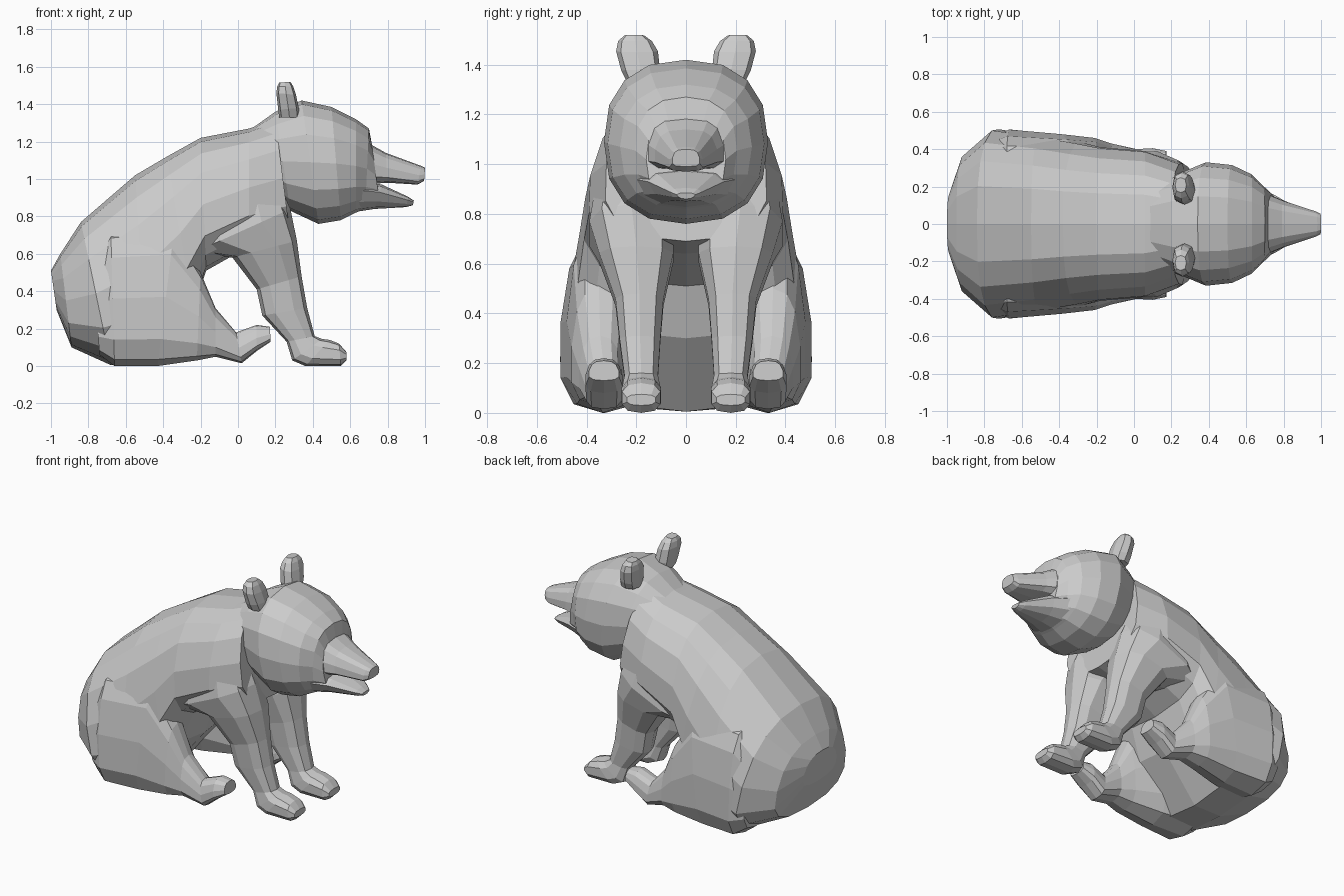
import bpy, bmesh
from math import sin, cos, pi


def loft(name, rings, sides=12, power=2.4, taper=0.0, mirror=False):
    """Skin rounded rings; each ring = (top x, top z, bottom x, bottom z, centre y, half width).
    taper widens the bottom and narrows the top of every ring."""
    bm = bmesh.new()
    loops = []
    e = 2 / power
    for tx, tz, bx, bz, cy, w in rings:
        loop = []
        for i in range(sides):
            a = 2 * pi * i / sides
            c, s = cos(a), sin(a)
            u = abs(c) ** e * (1 if c > 0 else -1)
            v = abs(s) ** e * (1 if s > 0 else -1) * (1 - taper * u)
            loop.append(bm.verts.new(((tx + bx) / 2 + u * (tx - bx) / 2, cy + v * w,
                                      (tz + bz) / 2 + u * (tz - bz) / 2)))
        loops.append(loop)
    for a, b in zip(loops, loops[1:]):
        for i in range(sides):
            j = (i + 1) % sides
            bm.faces.new((a[i], a[j], b[j], b[i]))
    bm.faces.new(loops[0])
    bm.faces.new(loops[-1])
    bmesh.ops.recalc_face_normals(bm, faces=bm.faces)
    me = bpy.data.meshes.new(name)
    bm.to_mesh(me)
    bm.free()
    ob = bpy.data.objects.new(name, me)
    bpy.context.collection.objects.link(ob)
    if mirror:
        mod = ob.modifiers.new("mirror", 'MIRROR')
        mod.use_axis = (False, True, False)
        mod.use_mirror_merge = False
    return ob


# Torso from rump to neck
loft("torso", [
    (-1.00, 0.51, -0.97, 0.30, 0, 0.17),
    (-0.95, 0.60, -0.89, 0.10, 0, 0.36),
    (-0.84, 0.77, -0.68, 0.005, 0, 0.50),
    (-0.55, 1.02, -0.48, 0.005, 0, 0.465),
    (-0.38, 1.12, -0.24, 0.30, 0, 0.43),
    (-0.20, 1.22, -0.17, 0.51, 0, 0.405),
    (0.06, 1.27, 0.06, 0.64, 0, 0.385),
    (0.20, 1.32, 0.28, 0.69, 0, 0.32),
], sides=16, power=2.6, taper=0.16)

# Hind legs: thigh, shin and raised foot
loft("hind_leg", [
    (-0.78, 0.56, -0.74, 0.06, 0.32, 0.14),
    (-0.68, 0.72, -0.66, 0.00, 0.325, 0.180),
    (-0.34, 0.74, -0.43, 0.00, 0.335, 0.145),
    (-0.20, 0.50, -0.22, 0.03, 0.35, 0.110),
    (-0.12, 0.31, -0.12, 0.05, 0.345, 0.085),
    (-0.01, 0.18, 0.02, 0.015, 0.33, 0.070),
    (0.10, 0.22, 0.10, 0.08, 0.33, 0.075),
    (0.17, 0.21, 0.175, 0.13, 0.33, 0.060),
], sides=12, power=2.8, taper=0.18, mirror=True)

# Front legs: shoulder, arm and paw
loft("front_leg", [
    (0.16, 1.12, -0.20, 0.98, 0.22, 0.12),
    (0.28, 0.84, -0.25, 0.60, 0.22, 0.175),
    (0.315, 0.67, -0.03, 0.58, 0.20, 0.155),
    (0.34, 0.48, 0.10, 0.41, 0.187, 0.100),
    (0.37, 0.31, 0.13, 0.27, 0.185, 0.085),
    (0.41, 0.16, 0.26, 0.13, 0.18, 0.070),
    (0.45, 0.145, 0.29, 0.03, 0.18, 0.078),
    (0.49, 0.14, 0.36, 0.00, 0.18, 0.083),
    (0.54, 0.12, 0.55, 0.00, 0.18, 0.080),
    (0.58, 0.075, 0.58, 0.03, 0.18, 0.060),
], sides=10, power=2.7, mirror=True)

# Head from neck to cheeks
loft("head", [
    (0.06, 1.26, 0.12, 1.00, 0, 0.20),
    (0.20, 1.36, 0.28, 0.83, 0, 0.27),
    (0.34, 1.42, 0.43, 0.76, 0, 0.33),
    (0.50, 1.385, 0.55, 0.78, 0, 0.315),
    (0.63, 1.32, 0.63, 0.82, 0, 0.265),
    (0.70, 1.27, 0.68, 0.84, 0, 0.205),
    (0.715, 1.19, 0.76, 0.85, 0, 0.160),
], sides=16, power=2.4)

# Upper muzzle and nose
loft("muzzle", [
    (0.60, 1.23, 0.60, 0.96, 0, 0.18),
    (0.71, 1.185, 0.73, 0.975, 0, 0.155),
    (0.79, 1.14, 0.80, 0.980, 0, 0.125),
    (0.98, 1.07, 0.96, 0.97, 0, 0.068),
    (1.00, 1.06, 0.995, 0.99, 0, 0.055),
], sides=12, power=3.2, taper=0.15)

# Open lower jaw
loft("lower_jaw", [
    (0.60, 1.00, 0.60, 0.82, 0, 0.22),
    (0.77, 0.97, 0.73, 0.84, 0, 0.145),
    (0.91, 0.905, 0.90, 0.85, 0, 0.060),
    (0.94, 0.885, 0.935, 0.86, 0, 0.035),
], sides=10, taper=-0.25)

# Ears
loft("ear", [
    (0.33, 1.33, 0.22, 1.33, 0.175, 0.062),
    (0.325, 1.38, 0.215, 1.37, 0.182, 0.078),
    (0.31, 1.45, 0.205, 1.46, 0.197, 0.084),
    (0.295, 1.495, 0.21, 1.495, 0.205, 0.068),
    (0.28, 1.52, 0.22, 1.515, 0.208, 0.040),
], sides=8, power=2.7, mirror=True)
